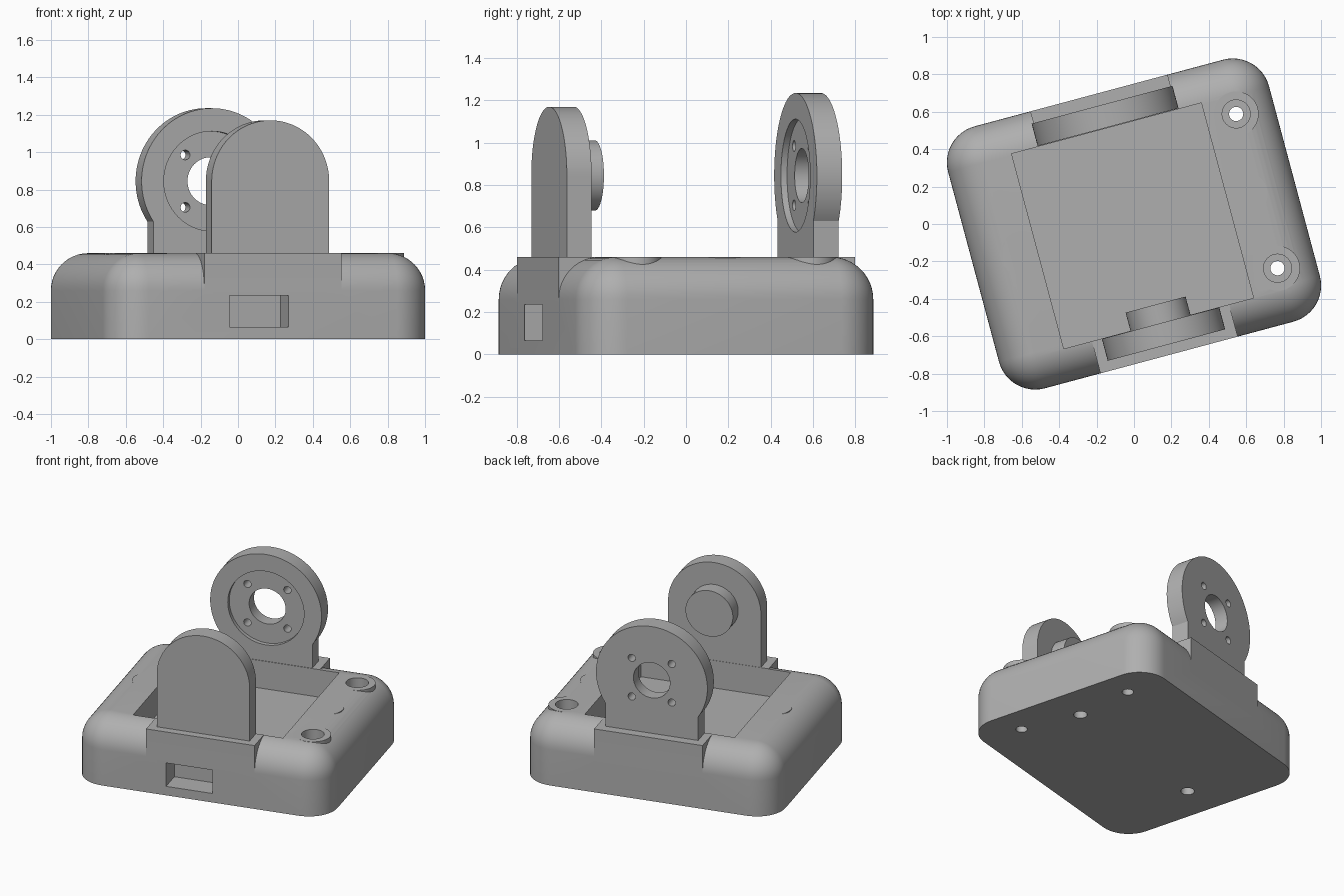
import bpy, bmesh
from math import sin, cos, pi, acos, radians
from mathutils import Matrix

if "Cube" in bpy.data.objects:
    bpy.data.objects.remove(bpy.data.objects["Cube"], do_unlink=True)

TURN = radians(15)       # the whole part stands turned on its base
HX, HY, TOP, R = 0.888, 0.725, 0.46, 0.2
AXLE = 0.845             # height of the pivot axis

grey = bpy.data.materials.new("plain grey")
grey.use_nodes = True
grey.diffuse_color = (0.43, 0.43, 0.43, 1)
grey.node_tree.nodes["Principled BSDF"].inputs["Base Color"].default_value = (0.43, 0.43, 0.43, 1)


def make(name, bm):
    bmesh.ops.recalc_face_normals(bm, faces=bm.faces)
    me = bpy.data.meshes.new(name)
    bm.to_mesh(me)
    bm.free()
    me.materials.append(grey)
    ob = bpy.data.objects.new(name, me)
    bpy.context.collection.objects.link(ob)
    return ob


def box(name, x0, x1, y0, y1, z0, z1):
    bm = bmesh.new()
    bmesh.ops.create_cube(bm, size=1)
    for v in bm.verts:
        v.co = ((x0 + x1) / 2 + v.co.x * (x1 - x0),
                (y0 + y1) / 2 + v.co.y * (y1 - y0),
                (z0 + z1) / 2 + v.co.z * (z1 - z0))
    return make(name, bm)


def rod(name, r, lo, hi, a, b, axis="Z", n=64):
    """Cylinder from lo to hi; centred on (a, b) = (x, y) or, along Y, (x, z)."""
    bm = bmesh.new()
    bmesh.ops.create_cone(bm, cap_ends=True, segments=n, radius1=r, radius2=r, depth=hi - lo)
    mid = (lo + hi) / 2
    if axis == "Y":
        bm.transform(Matrix.Translation((a, mid, b)) @ Matrix.Rotation(pi / 2, 4, "X"))
    else:
        bm.transform(Matrix.Translation((a, b, mid)))
    return make(name, bm)


def combine(target, other, operation):
    mod = target.modifiers.new("cut", "BOOLEAN")
    mod.operation, mod.solver, mod.object = operation, "EXACT", other
    bpy.context.view_layer.objects.active = target
    bpy.ops.object.modifier_apply(modifier=mod.name)
    bpy.data.objects.remove(other, do_unlink=True)


def rounded_base():
    """Block with rounded corners and a rounded top edge, built from stacked rings."""
    bm = bmesh.new()
    steps, arc = 12, 12
    levels = [(R, 0)]
    for k in range(steps + 1):
        t = pi / 2 * k / steps
        levels.append((R * cos(t), TOP - R + R * sin(t)))
    rings = []
    for r, z in levels:
        ring = []
        for q, (sx, sy) in enumerate(((1, 1), (-1, 1), (-1, -1), (1, -1))):
            for i in range(arc + 1):
                t = pi / 2 * (q + i / arc)
                ring.append(bm.verts.new((sx * (HX - R) + r * cos(t), sy * (HY - R) + r * sin(t), z)))
        rings.append(ring)
    for low, high in zip(rings, rings[1:]):
        for i in range(len(low)):
            j = (i + 1) % len(low)
            bm.faces.new((low[i], low[j], high[j], high[i]))
    bm.faces.new(rings[0])
    bm.faces.new(rings[-1])
    bmesh.ops.remove_doubles(bm, verts=bm.verts, dist=1e-4)
    return make("base", bm)


def upright(name, half, r, y0, y1):
    """Plate with straight sides below and a round head of radius r."""
    bm = bmesh.new()
    a, n = -acos(half / r), 72
    pts = [(-half, TOP - 0.01), (half, TOP - 0.01)]
    for i in range(n + 1):
        t = a + (pi - 2 * a) * i / n
        pts.append((r * cos(t), AXLE + r * sin(t)))
    face = bm.faces.new([bm.verts.new((x, y0, z)) for x, z in pts])
    ext = bmesh.ops.extrude_face_region(bm, geom=[face])
    bmesh.ops.translate(bm, vec=(0, y1 - y0, 0),
                        verts=[g for g in ext["geom"] if isinstance(g, bmesh.types.BMVert)])
    return make(name, bm)


# base with square tabs at front and back
base = rounded_base()
for y0, y1 in ((-HY, -0.5), (0.5, HY)):
    combine(base, box("tab", -0.38, 0.38, y0, y1, 0.2, TOP), "UNION")

# screw bosses that stand out of the rounded edge
screws = [(0.68, 0.427), (0.68, -0.427)]
pegs = [(0.615, 0), (-0.615, 0)]
for x, y in screws + pegs:
    combine(base, rod("boss", 0.12, 0.1, TOP, x, y), "UNION")

# open tray, connector slot and screw holes
combine(base, box("tray", -0.535, 0.515, -0.547, 0.532, 0.26, 0.7), "DIFFERENCE")
combine(base, box("slot", -0.24, 0.085, -0.9, -0.565, 0.065, 0.235), "DIFFERENCE")
for x, y in screws:
    combine(base, rod("bore", 0.075, 0.26, 0.6, x, y), "DIFFERENCE")
    combine(base, rod("hole", 0.038, -0.1, 0.4, x, y, n=32), "DIFFERENCE")
for x, y in pegs:
    combine(base, rod("hole", 0.045, -0.1, 0.3, x, y, n=32), "DIFFERENCE")

# back upright: recessed ring, centre hole and four screw holes
back = upright("back_upright", 0.325, 0.39, 0.536, 0.66)
combine(back, rod("recess", 0.267, 0.4, 0.566, 0, AXLE, "Y"), "DIFFERENCE")
combine(back, rod("centre", 0.128, 0.4, 0.9, 0, AXLE, "Y"), "DIFFERENCE")
for sx in (-1, 1):
    for sz in (-1, 1):
        combine(back, rod("hole", 0.026, 0.4, 0.9, sx * 0.14, AXLE + sz * 0.14, "Y", 24), "DIFFERENCE")

# front upright with its pivot stub
front = upright("front_upright", 0.325, 0.325, -0.67, -0.549)
stub = rod("pivot_stub", 0.166, -0.56, -0.446, 0, AXLE, "Y")

for ob in (base, back, front, stub):
    ob.data.transform(Matrix.Rotation(TURN, 4, "Z"))
    bpy.ops.object.select_all(action="DESELECT")
    ob.select_set(True)
    bpy.context.view_layer.objects.active = ob
    bpy.ops.object.shade_smooth_by_angle(angle=radians(30))
